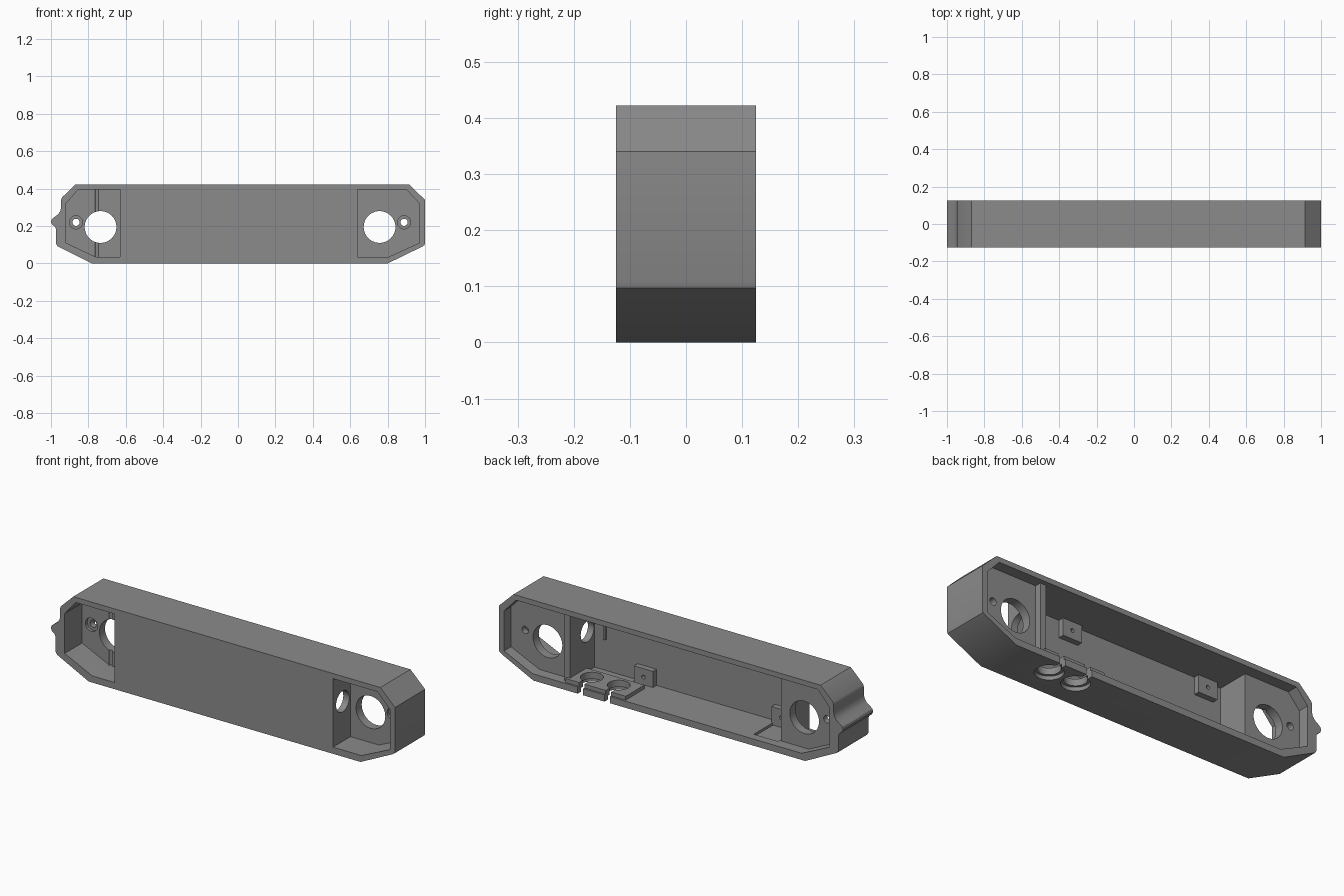
import bpy, bmesh, math
from mathutils import Matrix

if "Cube" in bpy.data.objects:
    bpy.data.objects.remove(bpy.data.objects["Cube"])

grey = bpy.data.materials.new("mid grey")
grey.diffuse_color = (0.26, 0.26, 0.26, 1)
grey.use_nodes = True
grey.node_tree.nodes["Principled BSDF"].inputs["Base Color"].default_value = grey.diffuse_color


def finish(name, bm):
    bmesh.ops.recalc_face_normals(bm, faces=bm.faces)
    me = bpy.data.meshes.new(name)
    bm.to_mesh(me)
    bm.free()
    me.materials.append(grey)
    ob = bpy.data.objects.new(name, me)
    bpy.context.collection.objects.link(ob)
    return ob


def prism(name, pts, y0, y1):
    """Extrude an x/z outline along y."""
    bm = bmesh.new()
    f = bm.faces.new([bm.verts.new((x, y0, z)) for x, z in pts])
    r = bmesh.ops.extrude_face_region(bm, geom=[f])
    for v in r["geom"]:
        if isinstance(v, bmesh.types.BMVert):
            v.co.y = y1
    return finish(name, bm)


def box(name, x0, x1, y0, y1, z0, z1):
    return prism(name, [(x0, z0), (x1, z0), (x1, z1), (x0, z1)], y0, y1)


def cyl(name, c, r, depth, axis, r2=None):
    bm = bmesh.new()
    bmesh.ops.create_cone(bm, cap_ends=True, segments=40, radius1=r,
                          radius2=r if r2 is None else r2, depth=depth)
    rot = {"x": Matrix.Rotation(math.pi / 2, 4, "Y"),
           "y": Matrix.Rotation(math.pi / 2, 4, "X"), "z": Matrix()}[axis]
    bm.transform(Matrix.Translation(c) @ rot)
    return finish(name, bm)


def combine(body, others, op):
    for o in others:
        m = body.modifiers.new("bool", "BOOLEAN")
        m.operation, m.solver, m.object = op, "EXACT", o
        bpy.context.view_layer.objects.active = body
        bpy.ops.object.modifier_apply(modifier=m.name)
        bpy.data.objects.remove(o)


# Outer shell with the small nub on the left end
body = prism("housing", [
    (-0.78, 0), (0.8, 0), (0.985, 0.09), (0.996, 0.097), (1, 0.108), (1, 0.34),
    (0.915, 0.422), (-0.87, 0.422), (-0.942, 0.352), (-0.946, 0.34),
    (-0.946, 0.30), (-0.95, 0.28), (-0.962, 0.262), (-0.985, 0.246),
    (-0.997, 0.235), (-1, 0.222), (-0.994, 0.208), (-0.98, 0.198),
    (-0.973, 0.185), (-0.973, 0.105), (-0.965, 0.092)], -0.125, 0.125)

# Main rear cavity, then front pockets and rear recesses at both ends
cuts = [box("cavity", -0.6, 0.605, -0.105, 0.2, 0.035, 0.395)]
FLOOR, BACK = 0.02, 0.067
left = [(-0.92, 0.11), (-0.76, 0.035), (-0.63, 0.035), (-0.63, 0.395), (-0.855, 0.395), (-0.92, 0.32)]
right = [(0.97, 0.11), (0.805, 0.035), (0.64, 0.035), (0.64, 0.395), (0.90, 0.395), (0.97, 0.32)]
for pts, inner, hx, sx in ((left, -0.59, -0.735, -0.866), (right, 0.637, 0.757, 0.888)):
    rear = [(inner if abs(x) < 0.7 else x, z) for x, z in pts]
    cuts += [prism("pocket", pts, -0.2, FLOOR),
             prism("recess", rear, BACK, 0.2),
             cyl("large_hole", (hx, 0.04, 0.195), 0.085, 0.1, "y"),
             cyl("screw_hole", (sx, 0.04, 0.22), 0.019, 0.1, "y"),
             cyl("counterbore", (sx, FLOOR, 0.22), 0.035, 0.03, "y"),
             cyl("cable_hole", (math.copysign(0.62, hx), -0.045, 0.245), 0.055, 0.1, "x")]
cuts += [box("post_trim", 0.6, 0.638, 0.1, 0.2, 0.035, 0.395),
         cyl("pocket_groove", (-0.755, FLOOR, 0.215), 0.009, 0.36, "z"),
         box("floor_recess", -0.59, -0.45, -0.08, 0.08, 0.022, 0.05)]
combine(body, cuts, "DIFFERENCE")

# Raised pad and inside mounting tabs
adds = [box("cable_pad", 0.27, 0.62, -0.04, 0.115, 0.02, 0.055),
        box("rib", 0.535, 0.545, -0.115, -0.09, 0.2, 0.28)]
for x in (0.3, -0.5):
    for z in (0.075, 0.35):
        adds.append(box("tab", x - 0.055, x + 0.055, -0.115, -0.075, z - 0.045, z + 0.045))
combine(body, adds, "UNION")

# Cable holes in the bottom with slots to the rear edge, and tab pilot holes
cuts = []
for x in (0.526, 0.37):
    cuts += [cyl("grommet_hole", (x, 0.03, 0.02), 0.055, 0.2, "z"),
             cyl("grommet_seat", (x, 0.03, 0.0), 0.068, 0.04, "z"),
             box("cable_slot", x - 0.016, x + 0.016, 0.03, 0.2, -0.05, 0.1)]
for x in (0.3, -0.5):
    for z in (0.075, 0.35):
        cuts.append(cyl("pilot", (x, -0.075, z), 0.01, 0.04, "y"))
combine(body, cuts, "DIFFERENCE")

bpy.ops.object.select_all(action="DESELECT")
body.select_set(True)
bpy.context.view_layer.objects.active = body
bpy.ops.object.shade_smooth_by_angle(angle=math.radians(30))
